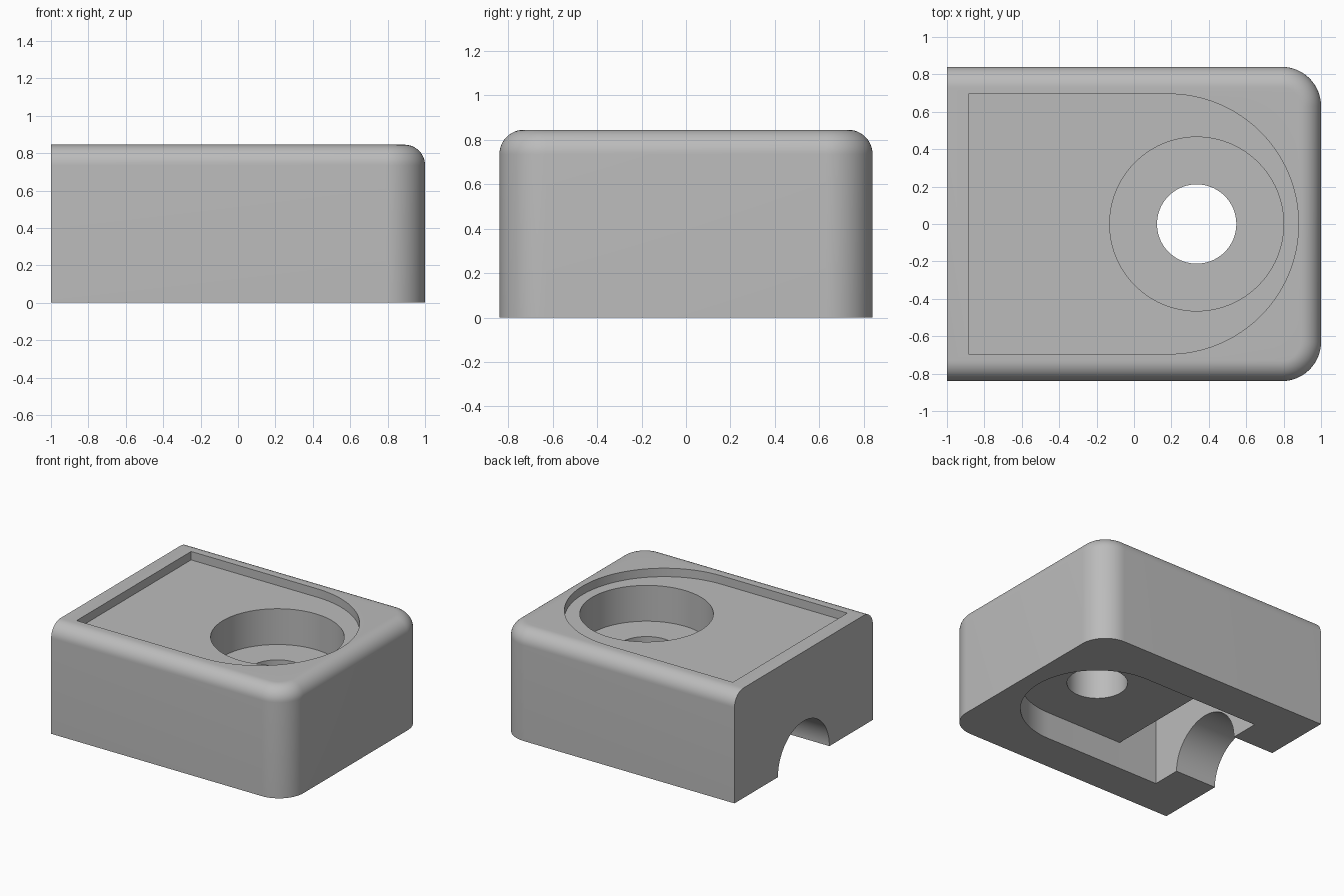
import bpy, bmesh, math
from mathutils import Matrix

default = bpy.data.objects.get("Cube")
if default:
    bpy.data.objects.remove(default, do_unlink=True)

grey = bpy.data.materials.new("plain_grey")
grey.use_nodes = True
colour = (0.50, 0.50, 0.50, 1)
grey.diffuse_color = colour
grey.node_tree.nodes["Principled BSDF"].inputs["Base Color"].default_value = colour

HALF_Y, HEIGHT, BORE_X = 0.84, 0.845, 0.335


def make_object(name, bm):
    bmesh.ops.recalc_face_normals(bm, faces=bm.faces[:])
    mesh = bpy.data.meshes.new(name)
    bm.to_mesh(mesh)
    bm.free()
    mesh.materials.append(grey)
    obj = bpy.data.objects.new(name, mesh)
    bpy.context.collection.objects.link(obj)
    return obj


def prism(name, outline, z0, z1):
    bm = bmesh.new()
    face = bm.faces.new([bm.verts.new((x, y, z0)) for x, y in outline])
    side = bmesh.ops.extrude_face_region(bm, geom=[face])
    top = [v for v in side["geom"] if isinstance(v, bmesh.types.BMVert)]
    bmesh.ops.translate(bm, verts=top, vec=(0, 0, z1 - z0))
    return make_object(name, bm)


def d_shape(x0, cx, r, steps=48):
    """Rectangle closed by a half circle on the +x end."""
    arc = [(cx + r * math.cos(a), r * math.sin(a))
           for a in (math.pi * (i / steps - 0.5) for i in range(steps + 1))]
    return [(x0, -r)] + arc + [(x0, r)]


def cylinder(name, r, length, matrix):
    bm = bmesh.new()
    bmesh.ops.create_cone(bm, cap_ends=True, segments=96, radius1=r,
                          radius2=r, depth=length, matrix=matrix)
    return make_object(name, bm)


def upright(name, r, z0, z1):
    return cylinder(name, r, z1 - z0, Matrix.Translation((BORE_X, 0, (z0 + z1) / 2)))


# Block with two rounded upright corners and a filleted top rim
bm = bmesh.new()
bmesh.ops.create_cube(bm, size=1, matrix=Matrix.Translation((0, 0, HEIGHT / 2))
                      @ Matrix.Diagonal((2, 2 * HALF_Y, HEIGHT, 1)))
corners = [e for e in bm.edges if all(v.co.x > 0.9 for v in e.verts)
           and abs(e.verts[0].co.z - e.verts[1].co.z) > 0.5]
bmesh.ops.bevel(bm, geom=corners, offset=0.21, segments=16, profile=0.5, affect="EDGES")
rim = [e for e in bm.edges if all(v.co.z > HEIGHT - 0.01 for v in e.verts)
       and any(v.co.x > -0.99 for v in e.verts)]
bmesh.ops.bevel(bm, geom=rim, offset=0.11, segments=12, profile=0.5, affect="EDGES")
body = make_object("housing_block", bm)

# Top recess, stepped bore, underside pocket, deep slot and cable notch
sideways = Matrix.Translation((-0.8, 0, 0)) @ Matrix.Rotation(math.pi / 2, 4, "Y")
slot = [(-0.65, -0.537), (-0.32, -0.537), (-0.32, 0.537), (-0.65, 0.537)]
cutters = [
    prism("top_recess", d_shape(-0.885, 0.185, 0.695), 0.78, 1),
    upright("counterbore", 0.465, 0.505, 1),
    upright("through_hole", 0.212, -0.1, 1),
    prism("underside_pocket", d_shape(-0.5, BORE_X, 0.537), -0.1, 0.207),
    prism("deep_slot", slot, -0.1, 0.55),
    cylinder("cable_notch", 0.312, 0.6, sideways),
]
bpy.context.view_layer.objects.active = body
for cutter in cutters:
    cutter.hide_render = True
    mod = body.modifiers.new(cutter.name, "BOOLEAN")
    mod.operation, mod.solver, mod.object = "DIFFERENCE", "EXACT", cutter
    bpy.ops.object.modifier_apply(modifier=mod.name)
    bpy.data.objects.remove(cutter, do_unlink=True)

bpy.ops.object.select_all(action="DESELECT")
body.select_set(True)
bpy.ops.object.shade_smooth_by_angle(angle=math.radians(30))
